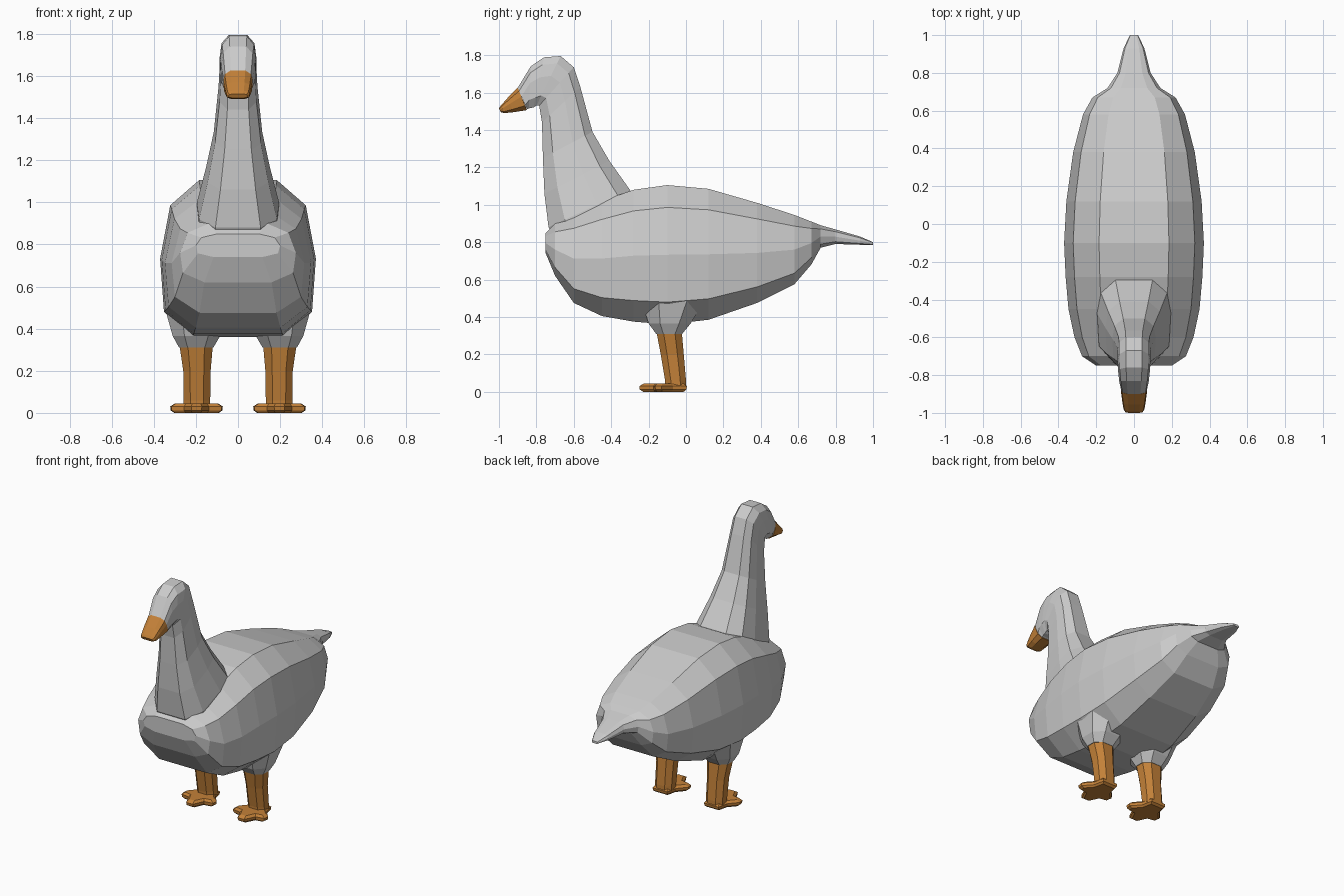
import bpy, bmesh

orange = bpy.data.materials.new("orange")
orange.diffuse_color = (0.55, 0.22, 0.04, 1)


def loft(name, rings, mat=None, mirror=False):
    """Skin a list of equal-length closed rings and cap both ends."""
    bm = bmesh.new()
    vs = [[bm.verts.new(p) for p in r] for r in rings]
    n = len(vs[0])
    for a, b in zip(vs, vs[1:]):
        for i in range(n):
            j = (i + 1) % n
            bm.faces.new((a[i], a[j], b[j], b[i]))
    bm.faces.new(vs[0][::-1])
    bm.faces.new(vs[-1])
    bmesh.ops.recalc_face_normals(bm, faces=bm.faces)
    me = bpy.data.meshes.new(name)
    bm.to_mesh(me)
    bm.free()
    ob = bpy.data.objects.new(name, me)
    bpy.context.collection.objects.link(ob)
    if mat:
        me.materials.append(mat)
    if mirror:
        ob.modifiers.new("mirror", 'MIRROR')
    return ob


def section(low, high, w, shape):
    """Symmetric ring spanning two (y, z) points; shape = (width, height) fractions."""
    def pt(fx, t):
        return (fx * w, low[0] + (high[0] - low[0]) * t, low[1] + (high[1] - low[1]) * t)
    return [pt(*s) for s in shape] + [pt(-fx, t) for fx, t in reversed(shape)]


BODY = [(0.58, 0), (0.95, 0.16), (1, 0.5), (0.87, 0.84), (0.5, 1)]
NECK = [(0.55, 0), (0.95, 0.2), (1, 0.6), (0.9, 0.85), (0.5, 1)]

# Body and tail: y, bottom z, top z, half width
body = [(-0.75, 0.74, 0.85, 0.20), (-0.70, 0.62, 0.90, 0.275), (-0.60, 0.475, 0.95, 0.315),
        (-0.45, 0.405, 1.02, 0.347), (-0.28, 0.375, 1.08, 0.362), (-0.10, 0.36, 1.105, 0.37),
        (0.12, 0.385, 1.085, 0.358), (0.38, 0.475, 1.01, 0.322), (0.58, 0.575, 0.945, 0.27),
        (0.67, 0.68, 0.91, 0.22), (0.72, 0.77, 0.89, 0.14), (0.80, 0.79, 0.868, 0.088),
        (0.93, 0.786, 0.83, 0.055), (1.0, 0.785, 0.80, 0.022)]
loft("body", [section((y, b), (y, t), w, BODY) for y, b, t, w in body])

# Neck and head: front y, front z, back y, back z, half width
neck = [(-0.69, 0.80, -0.25, 0.98, 0.20), (-0.735, 0.88, -0.30, 1.08, 0.195),
        (-0.757, 1.06, -0.41, 1.235, 0.152), (-0.765, 1.25, -0.50, 1.39, 0.115),
        (-0.77, 1.44, -0.565, 1.63, 0.092), (-0.785, 1.53, -0.60, 1.735, 0.087),
        (-0.80, 1.53, -0.67, 1.795, 0.087), (-0.815, 1.52, -0.76, 1.788, 0.084),
        (-0.84, 1.515, -0.83, 1.74, 0.078), (-0.85, 1.51, -0.90, 1.625, 0.068)]
loft("neck_and_head", [section((a, b), (c, d), w, NECK) for a, b, c, d, w in neck])

# Beak
beak = [(-0.85, 1.506, -0.90, 1.626, 0.07), (-0.92, 1.495, -0.955, 1.57, 0.062),
        (-0.97, 1.49, -0.99, 1.53, 0.055), (-0.99, 1.495, -1.0, 1.515, 0.045)]
loft("beak", [section((a, b), (c, d), w, NECK) for a, b, c, d, w in beak], orange)


def leg_ring(z, x0, x1, y0, y1):
    """Horizontal bevelled-rectangle ring."""
    cx, cy, hx, hy = (x0 + x1) / 2, (y0 + y1) / 2, (x1 - x0) / 2, (y1 - y0) / 2
    oct_pts = [(1, .45), (.5, 1), (-.5, 1), (-1, .45), (-1, -.45), (-.5, -1), (.5, -1), (1, -.45)]
    return [(cx + hx * u, cy + hy * v, z) for u, v in oct_pts]


# Thighs and shanks
loft("thigh", [leg_ring(0.49, 0.05, 0.345, -0.24, 0.10),
               leg_ring(0.365, 0.085, 0.31, -0.20, 0.025),
               leg_ring(0.31, 0.117, 0.28, -0.16, -0.02)], mirror=True)
loft("shank", [leg_ring(0.315, 0.12, 0.277, -0.157, -0.022),
               leg_ring(0.20, 0.13, 0.26, -0.135, -0.012),
               leg_ring(0.06, 0.132, 0.258, -0.112, 0.0),
               leg_ring(0.02, 0.132, 0.258, -0.11, 0.0)], orange, mirror=True)

# Webbed feet: half outline of three toes, mirrored about the foot centre
half = [(0.055, 0.005), (0.072, -0.07), (0.125, -0.13), (0.12, -0.165), (0.06, -0.175), (0.025, -0.25)]
outline = half + [(-x, y) for x, y in reversed(half)]
rings = [[(0.197 + x * s, -0.11 + (y + 0.11) * s, z) for x, y in outline]
         for z, s in ((0.0, 0.85), (0.012, 0.98), (0.03, 1.0), (0.045, 0.82))]
loft("foot", rings, orange, mirror=True)
